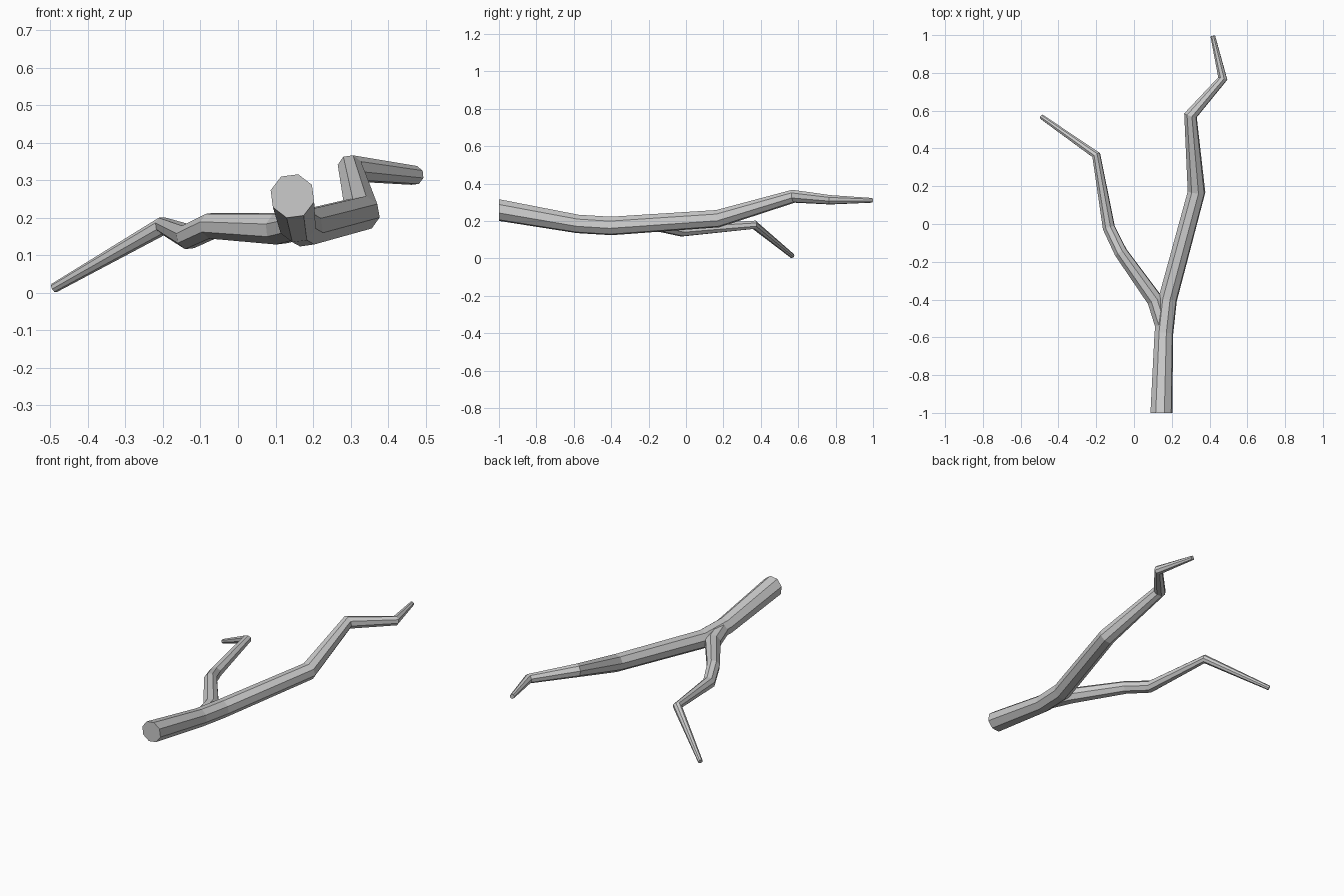
import bpy, bmesh, math
from mathutils import Vector

if "Cube" in bpy.data.objects:
    bpy.data.objects.remove(bpy.data.objects["Cube"])

SIDES = 8


def limb(name, path, first_axis=None, spin=30):
    """Tapered eight-sided tube; path holds (x, y, z, radius)."""
    pts = [Vector(p[:3]) for p in path]
    segs = [(b - a).normalized() for a, b in zip(pts, pts[1:])]
    axes = [first_axis or segs[0]]
    axes += [(a + b).normalized() for a, b in zip(segs, segs[1:])] + [segs[-1]]
    bm = bmesh.new()
    rings = []
    side = Vector((1, 0, 0))
    for p, axis, row in zip(pts, axes, path):
        # carry the side direction along so the tube does not twist
        side = (side - axis * side.dot(axis)).normalized()
        up = side.cross(axis)
        ring = []
        for i in range(SIDES):
            a = math.radians(spin) + math.tau * i / SIDES
            ring.append(bm.verts.new(p + row[3] * (math.cos(a) * side + math.sin(a) * up)))
        rings.append(ring)
    for r0, r1 in zip(rings, rings[1:]):
        for i in range(SIDES):
            j = (i + 1) % SIDES
            bm.faces.new((r0[i], r0[j], r1[j], r1[i]))
    bm.faces.new(rings[0])
    bm.faces.new(rings[-1])
    bmesh.ops.recalc_face_normals(bm, faces=bm.faces)
    mesh = bpy.data.meshes.new(name)
    bm.to_mesh(mesh)
    bm.free()
    obj = bpy.data.objects.new(name, mesh)
    bpy.context.collection.objects.link(obj)
    return obj


# main stem with its kinked upper end
branch = limb("branch", [
    (0.145, -1.0, 0.258, 0.060),
    (0.158, -0.58, 0.184, 0.051),
    (0.178, -0.40, 0.173, 0.051),
    (0.331, 0.17, 0.212, 0.048),
    (0.299, 0.575, 0.332, 0.036),
    (0.470, 0.77, 0.313, 0.026),
    (0.417, 0.996, 0.310, 0.013),
], first_axis=Vector((0, 1, 0)))

# side shoot, starting inside the stem at the fork
shoot = limb("side_shoot", [
    (0.157, -0.55, 0.181, 0.043),
    (0.112, -0.405, 0.171, 0.044),
    (-0.070, -0.15, 0.179, 0.036),
    (-0.133, -0.02, 0.149, 0.034),
    (-0.200, 0.365, 0.179, 0.024),
    (-0.490, 0.568, 0.013, 0.013),
])

# fuse the two limbs at the fork
fuse = branch.modifiers.new("fuse", 'BOOLEAN')
fuse.operation = 'UNION'
fuse.solver = 'EXACT'
fuse.object = shoot
bpy.context.view_layer.objects.active = branch
branch.select_set(True)
bpy.ops.object.modifier_apply(modifier=fuse.name)
bpy.data.objects.remove(shoot, do_unlink=True)
